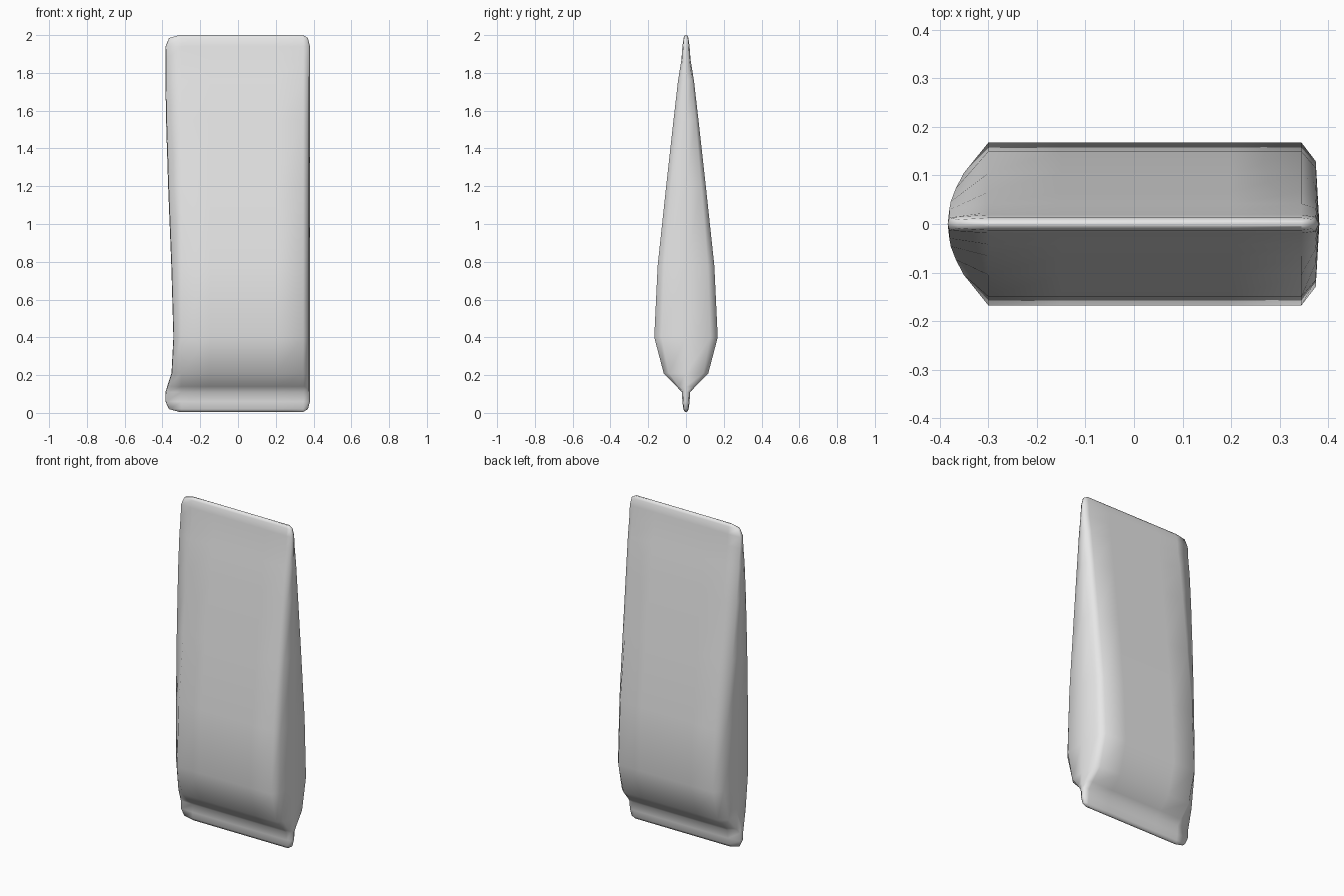
import bpy
import bmesh

if "Cube" in bpy.data.objects:
    bpy.data.objects.remove(bpy.data.objects["Cube"], do_unlink=True)

foil = bpy.data.materials.new("light grey foil")
foil.use_nodes = True
foil.diffuse_color = (0.8, 0.8, 0.8, 1)
foil.node_tree.nodes["Principled BSDF"].inputs["Base Color"].default_value = (0.8, 0.8, 0.8, 1)

# Levels from bottom seal to top seal: height, half depth, left edge, right edge
LEVELS = [
    (0.005, 0.006, -0.31, 0.345),
    (0.02, 0.014, -0.365, 0.37),
    (0.06, 0.019, -0.384, 0.381),
    (0.11, 0.022, -0.384, 0.382),
    (0.14, 0.05, -0.375, 0.382),
    (0.21, 0.118, -0.352, 0.382),
    (0.40, 0.168, -0.342, 0.382),
    (0.78, 0.150, -0.353, 0.382),
    (1.20, 0.105, -0.370, 0.382),
    (1.55, 0.066, -0.381, 0.382),
    (1.76, 0.042, -0.384, 0.382),
    (1.87, 0.024, -0.384, 0.382),
    (1.94, 0.019, -0.384, 0.381),
    (1.985, 0.013, -0.365, 0.37),
    (2.0, 0.005, -0.31, 0.345),
]


def section(bm, z, h, left, right):
    """One closed ring: the back half, then its mirror on the front."""
    inner_l, inner_r = max(left, -0.30), min(right, 0.345)
    half = [
        (right, 0),
        (right - 0.2 * (right - inner_r), 0.77 * h),
        (inner_r, h),
        (0.2, h),
        (-0.15, h),
        (inner_l, h),
        (left + 0.04 * (inner_l - left), 0.70 * h),
        (left, 0),
    ]
    ring = half + [(x, -y) for x, y in reversed(half[1:-1])]
    return [bm.verts.new((x, y, z)) for x, y in ring]


# Pillow-shaped bag with flat seals
bm = bmesh.new()
rings = [section(bm, *level) for level in LEVELS]
for low, high in zip(rings, rings[1:]):
    for i in range(len(low)):
        j = (i + 1) % len(low)
        bm.faces.new((low[i], low[j], high[j], high[i]))
bm.faces.new(list(reversed(rings[0])))
bm.faces.new(rings[-1])
bmesh.ops.recalc_face_normals(bm, faces=bm.faces)

mesh = bpy.data.meshes.new("bag")
bm.to_mesh(mesh)
bm.free()
mesh.materials.append(foil)
mesh.polygons.foreach_set("use_smooth", [True] * len(mesh.polygons))
bag = bpy.data.objects.new("bag", mesh)
bpy.context.collection.objects.link(bag)
